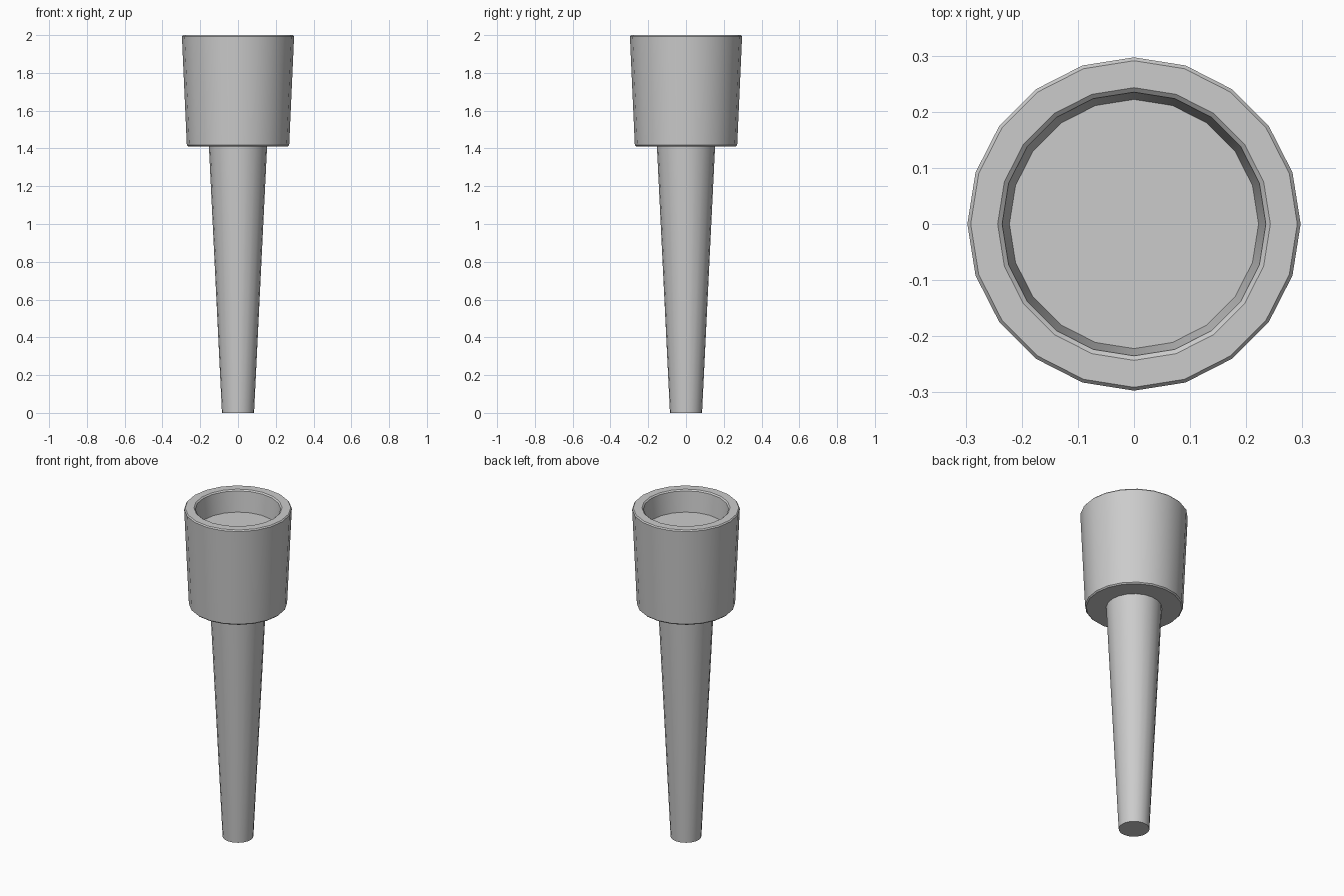
import bpy, bmesh
from math import cos, sin, pi

if "Cube" in bpy.data.objects:
    bpy.data.objects.remove(bpy.data.objects["Cube"])

SIDES = 20


def lathe(name, profile):
    """Revolve (radius, z) points around z and cap both ends."""
    bm = bmesh.new()
    rings = []
    for r, z in profile:
        rings.append([bm.verts.new((r * cos(2 * pi * i / SIDES), r * sin(2 * pi * i / SIDES), z))
                      for i in range(SIDES)])
    for a, b in zip(rings, rings[1:]):
        for i in range(SIDES):
            j = (i + 1) % SIDES
            bm.faces.new((a[i], a[j], b[j], b[i]))
    bm.faces.new(rings[0][::-1])
    bm.faces.new(rings[-1])
    bmesh.ops.recalc_face_normals(bm, faces=bm.faces)
    mesh = bpy.data.meshes.new(name)
    bm.to_mesh(mesh)
    bm.free()
    obj = bpy.data.objects.new(name, mesh)
    bpy.context.collection.objects.link(obj)
    bpy.context.view_layer.objects.active = obj
    obj.select_set(True)
    bpy.ops.object.shade_smooth_by_angle()
    obj.select_set(False)
    return obj


# One continuous body: tapered stem, cup with chamfered rims, shallow recess
lathe("tapered_stem_and_cup", [
    (0.085, 0.0), (0.154, 1.41),                   # stem
    (0.264, 1.41), (0.271, 1.417),                 # cup underside
    (0.297, 1.993), (0.291, 2.0),                  # cup wall and outer rim
    (0.243, 2.0), (0.235, 1.993), (0.222, 1.87),   # inner rim, recess, floor
])
